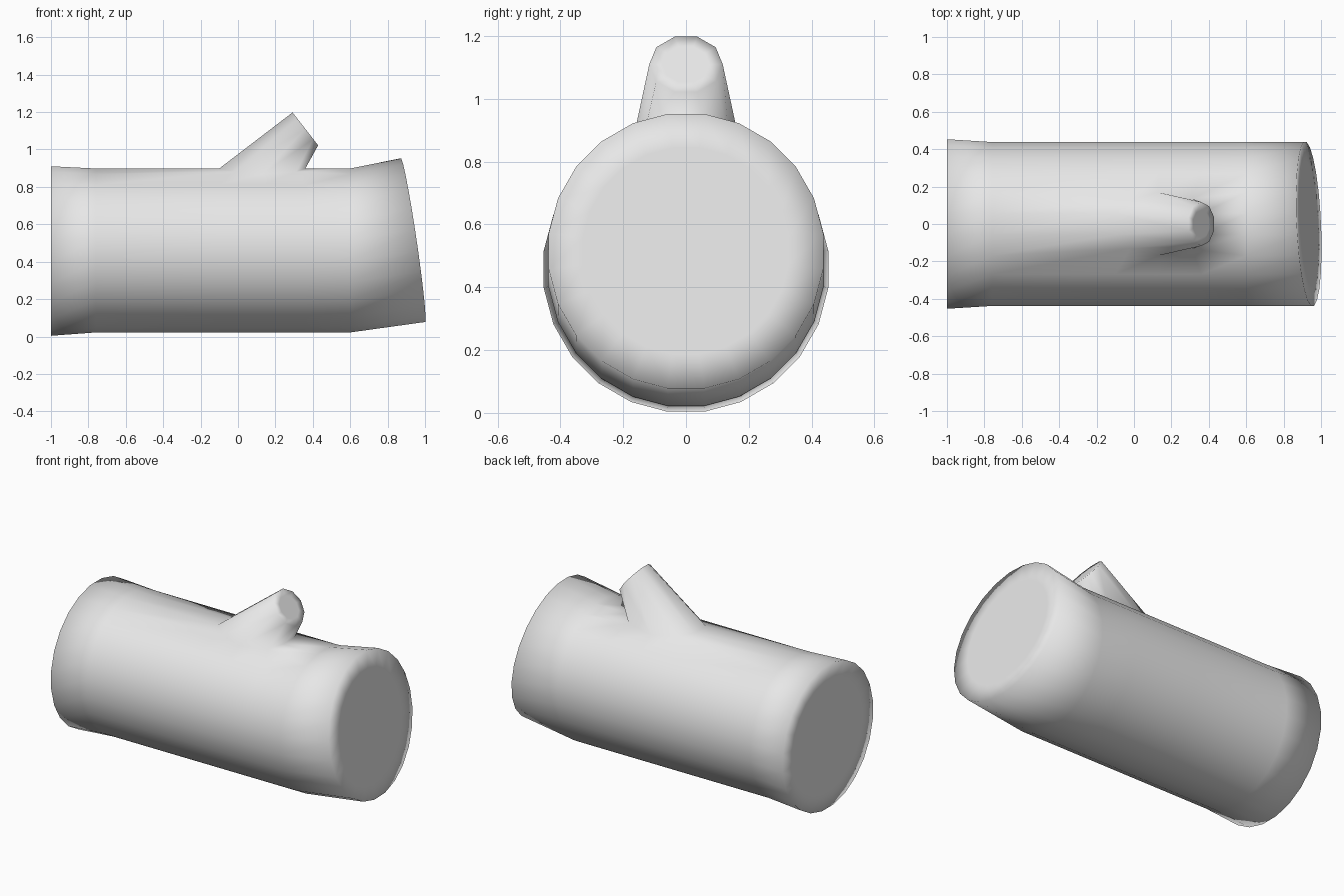
import bpy, bmesh
from math import sin, cos, sqrt, atan2, radians
from mathutils import Vector

cube = bpy.data.objects.get("Cube")
if cube:
    bpy.data.objects.remove(cube, do_unlink=True)

SIDES = 24
RADIUS, AXIS_Z = 0.442, 0.46
BRANCH_X = 0.13

bark = bpy.data.materials.new("plain_grey")
bark.use_nodes = True
grey = (0.8, 0.8, 0.8, 1.0)
bark.diffuse_color = grey
bark.node_tree.nodes["Principled BSDF"].inputs["Base Color"].default_value = grey

bm = bmesh.new()


def ring(x, z, radius, tilt=0.0, yaw=0.0):
    """Ring of vertices around the x axis, measured from the top."""
    verts = []
    for c in range(SIDES):
        a = radians((c - 1.5) * 360 / SIDES)
        verts.append(bm.verts.new((x - tilt * cos(a) - yaw * sin(a),
                                   radius * sin(a), z + radius * cos(a))))
    return verts


# trunk rings: flared cut end, straight body, slanted cut end
rings = [ring(-1, 0.457, 0.457)]
rings += [ring(x, AXIS_Z, RADIUS) for x in (-0.76, -0.1, BRANCH_X, 0.36, 0.6)]
rings.append(ring(0.935, 0.515, 0.441, tilt=0.065, yaw=0.02))

# trunk walls, leaving an opening on top for the branch
for r, (near, far) in enumerate(zip(rings, rings[1:])):
    for c in range(SIDES):
        if r in (2, 3) and c < 3:
            continue
        d = (c + 1) % SIDES
        bm.faces.new((near[c], near[d], far[d], far[c]))
end_caps = [bm.faces.new(rings[0]), bm.faces.new(rings[-1])]

# branch base: opening edge ordered around the branch, corners rounded on the trunk
base = [v for r in rings[2:5] for v in r[:4] if v.link_faces]
base.sort(key=lambda v: atan2(v.co.y, v.co.x - BRANCH_X))
for row, x, y in ((rings[2], -0.02, 0.13), (rings[4], 0.31, 0.135)):
    for v, side in ((row[0], -1), (row[3], 1)):
        v.co = (x, side * y, AXIS_Z + sqrt(RADIUS ** 2 - y ** 2))

# branch tip: slanted circle joined to the base
tip_centre = Vector((0.36, 0, 1.11))
down = Vector((0.14, 0, -0.18)).normalized()
across = Vector((0, 1, 0))
n = len(base)
tip = []
for i in range(n):
    a = radians(-180 + (i + 0.5) * 360 / n)
    tip.append(bm.verts.new(tip_centre + 0.117 * (down * cos(a) + across * sin(a))))
for i in range(n):
    j = (i + 1) % n
    bm.faces.new((base[i], base[j], tip[j], tip[i]))
tip_cap = bm.faces.new(tip)

# soft rims on the cut ends
bm.normal_update()
bmesh.ops.inset_individual(bm, faces=end_caps, thickness=0.11, use_even_offset=True)
bmesh.ops.inset_individual(bm, faces=[tip_cap], thickness=0.04, use_even_offset=True)

bmesh.ops.delete(bm, geom=[v for v in bm.verts if not v.link_faces], context='VERTS')
bmesh.ops.recalc_face_normals(bm, faces=bm.faces)
for f in bm.faces:
    f.smooth = True

mesh = bpy.data.meshes.new("log_with_branch")
bm.to_mesh(mesh)
bm.free()
mesh.materials.append(bark)
log = bpy.data.objects.new("log_with_branch", mesh)
bpy.context.collection.objects.link(log)
